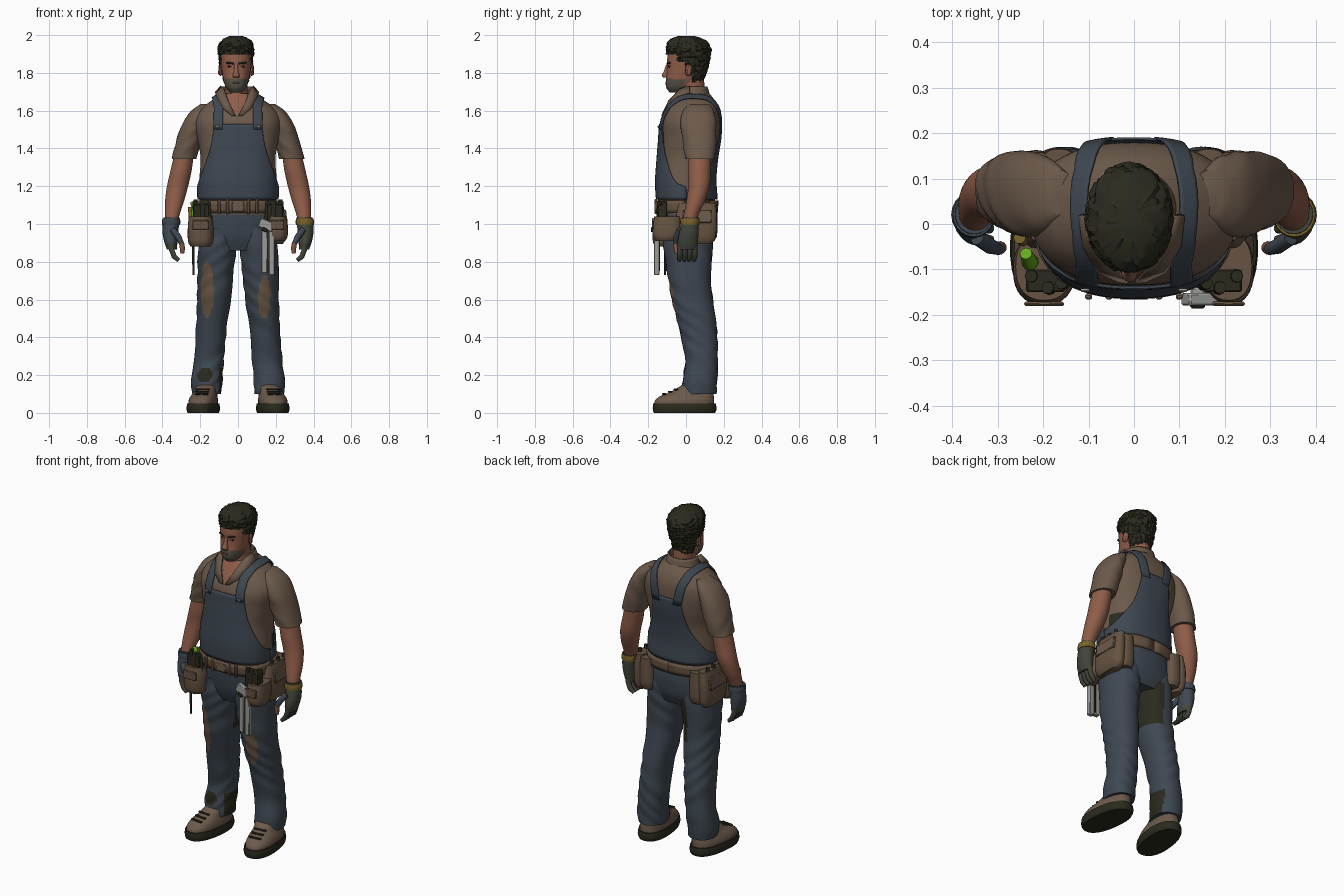
import bpy, bmesh, math, random
from mathutils import Vector, Matrix

random.seed(4)
cube = bpy.data.objects.get("Cube")
if cube:
    bpy.data.objects.remove(cube)

def material(name, hexa):
    col = [((int(hexa[i:i + 2], 16) / 255 + .055) / 1.055) ** 2.4 for i in (0, 2, 4)] + [1]
    m = bpy.data.materials.new(name)
    m.use_nodes = True
    m.diffuse_color = col
    m.node_tree.nodes["Principled BSDF"].inputs["Base Color"].default_value = col
    return m

DENIM, SHIRT = material("denim blue", "3e4751"), material("shirt brown", "6c5a4b")
SKIN, HAIR = material("skin", "8f5d49"), material("dark hair", "2a2a1e")
LEATHER, BEARD = material("leather brown", "675443"), material("grey beard", "575347")
METAL, GREEN = material("steel", "9b9b98"), material("tool green", "64a81c")
MUSTARD, GLOVE = material("mustard", "77622a"), material("olive glove", "41453a")

def finish(name, bm, mats, rule=None, angle=50):
    bmesh.ops.recalc_face_normals(bm, faces=bm.faces)
    for f in bm.faces:
        f.material_index = int(rule(f.calc_center_median())) if rule else 0
    me = bpy.data.meshes.new(name)
    bm.to_mesh(me)
    for m in mats:
        me.materials.append(m)
    ob = bpy.data.objects.new(name, me)
    bpy.context.collection.objects.link(ob)
    bpy.ops.object.select_all(action='DESELECT')
    ob.select_set(True)
    bpy.context.view_layer.objects.active = ob
    bpy.ops.object.shade_smooth_by_angle(angle=math.radians(angle))
    return ob

def sheet(name, mats, rows, closed=False, rule=None, drop=None, angle=50, wrap=None, thick=0):
    """Skin rows of points; closed rows make a capped tube, open rows make cloth."""
    bm = bmesh.new()
    grid = [[bm.verts.new(q) for q in row] for row in rows]
    for a, b in zip(grid, grid[1:]):
        for j in range(len(a) - (not closed)):
            k = (j + 1) % len(a)
            bm.faces.new((a[j], a[k], b[k], b[j]))
    if closed:
        bm.faces.new(grid[0])
        bm.faces.new(grid[-1])
    if drop:
        bmesh.ops.delete(bm, geom=[f for f in bm.faces if drop(f.calc_center_median())], context='FACES')
    ob = finish(name, bm, mats, rule, angle)
    if wrap:
        mod = ob.modifiers.new("wrap", 'SHRINKWRAP')
        mod.target, mod.wrap_mode, mod.offset = wrap, 'ABOVE_SURFACE', .01
    if thick:
        mod = ob.modifiers.new("thickness", 'SOLIDIFY')
        mod.thickness, mod.offset = thick, 0
    return ob

def section(keys, z):
    """Smooth blend of (z, centre x, half width, front y, back y) keys."""
    k = [Vector(q) for q in sorted(keys)]
    i = max(0, min(len(k) - 2, sum(q[0] <= z for q in k) - 1))
    h = k[i + 1][0] - k[i][0]
    def slope(j):
        lo, hi = k[max(j - 1, 0)], k[min(j + 1, len(k) - 1)]
        return (hi - lo) / (hi[0] - lo[0]) * h
    t = (z - k[i][0]) / h
    return (k[i] * (2 * t**3 - 3 * t**2 + 1) + slope(i) * (t**3 - 2 * t**2 + t)
            + k[i + 1] * (3 * t**2 - 2 * t**3) + slope(i + 1) * (t**3 - t**2))

def on_section(keys, a, z, off=0, p=1, side=1):
    _, cx, rx, f, b = section(keys, z)
    s, c = math.sin(a), math.cos(a)
    return Vector((side * (cx + (rx + off) * math.copysign(abs(s) ** p, s)),
                   (f + b) / 2 - ((b - f) / 2 + off) * math.copysign(abs(c) ** p, c), z))

def levels(z0, z1, n):
    return [z0 + (z1 - z0) * i / n for i in range(n + 1)]

def loft(name, keys, mats, n=24, seg=32, p=1, wobble=0, noise=0, side=1, **extra):
    def bump(a, z):
        return wobble * math.sin(z * 48 + 4 * math.sin(a + side + z * 9) + 2 * a) + random.uniform(-noise, noise)
    rows = [[on_section(keys, a, z, bump(a, z), p, side) for a in levels(0, math.tau, seg)[:-1]]
            for z in levels(min(keys)[0], max(keys)[0], n)]
    return sheet(name, mats, rows, closed=True, **extra)

def panel(name, keys, mat, z0, z1, half, turn=0, off=.008, p=1, n=24, thick=.006):
    """Cloth lying on a lofted body, half(z) is its half angle."""
    sheet(name, [mat], [[on_section(keys, turn + a, z, off, p) for a in levels(-half(z), half(z), 32)]
                        for z in levels(z0, z1, n)], thick=thick)

def box(name, mat, loc, size, rot=(0, 0, 0), bevel=.004):
    bm = bmesh.new()
    bmesh.ops.create_cube(bm, size=1, matrix=Matrix.Diagonal((*size, 1)))
    ob = finish(name, bm, [mat])
    ob.location, ob.rotation_euler = loc, rot
    ob.modifiers.new("bevel", 'BEVEL').width = bevel
    return ob

def tube(name, mat, radius, *pts):
    cu = bpy.data.curves.new(name, 'CURVE')
    cu.dimensions, cu.bevel_depth, cu.bevel_resolution, cu.use_fill_caps = '3D', radius, 3, True
    sp = cu.splines.new('POLY')
    sp.points.add(len(pts) - 1)
    for pt, q in zip(sp.points, pts):
        pt.co = (*q, 1)
    sp.points[-1].radius = .75
    cu.materials.append(mat)
    bpy.context.collection.objects.link(bpy.data.objects.new(name, cu))

# Shirt body: skin at the open neck, a dark stain low on the left of the back
TORSO = [(1.05, 0, .2, -.14, .15), (1.15, 0, .205, -.15, .155), (1.23, 0, .205, -.153, .15), (1.35, 0, .198, -.145, .16),
         (1.45, 0, .215, -.137, .176), (1.54, 0, .228, -.13, .18), (1.6, 0, .205, -.105, .175), (1.65, 0, .145, -.075, .155),
         (1.69, -.005, .08, -.05, .125)]
P = .85
def shirt_colour(c):
    neck = c.y < 0 and c.z > 1.565 and abs(c.x + .003) < (c.z - 1.56) * .5
    return 1 if neck else 2 * (c.x > .1 and c.y > .03 and c.z < 1.27)
torso = loft("shirt_body", TORSO, [SHIRT, SKIN, HAIR], n=64, seg=80, p=P, rule=shirt_colour)

# Overalls: front bib, back panel, trousers
def by_width(*widths):
    keys = [(z, w, 0, 0, 0) for z, w in widths]
    return lambda z: math.asin(min(1, section(keys, z)[1] / section(TORSO, z)[2]) ** (1 / P))
panel("front_bib", TORSO, DENIM, 1.13, 1.53, by_width((1.1, .22), (1.18, .21), (1.25, .19), (1.32, .165), (1.4, .14), (1.53, .12)), p=P)
panel("back_bib", TORSO, DENIM, 1.13, 1.52, by_width((1.1, .22), (1.17, .21), (1.25, .165), (1.35, .115), (1.52, .085)), math.pi, p=P)
HIPS = [(.86, 0, .17, -.09, .12), (.92, 0, .205, -.115, .145), (1.0, 0, .208, -.13, .155), (1.08, 0, .2, -.138, .152), (1.16, 0, .205, -.145, .155)]
loft("trouser_hips", HIPS, [DENIM], seg=48, p=P)
LEG = [(.1, .165, .078, -.02, .16), (.17, .165, .082, -.018, .165), (.28, .155, .08, -.005, .168), (.42, .143, .08, -.03, .165),
       (.6, .128, .089, -.075, .142), (.75, .118, .096, -.1, .132), (.88, .111, .1, -.12, .14), (.98, .108, .09, -.12, .14)]

for s, side in ((1, "left_"), (-1, "right_")):
    # Trouser leg with a worn knee, the right one stained dark inside and at the cuff
    cx, cz, high = (.14, .615, .115) if s > 0 else (-.163, .65, .15)
    def leg_colour(c):
        if c.y < .02 and ((c.x - cx) / .034)**2 + ((c.z - cz) / high)**2 < 1:
            return 1
        cuff = ((c.x + .175) / .04)**2 + ((c.z - .2) / .04)**2 < 1 and c.y < .05
        inside = c.x > -.1 and c.y > 0 and (.65 < c.z < .9 or c.z < .24)
        return 2 * (s < 0 and (cuff or inside))
    loft(side + "trouser_leg", LEG, [DENIM, LEATHER, HAIR], n=70, seg=56, p=.92, wobble=.0025, side=s, rule=leg_colour)

    # Boot upper and sole, toes turned out
    parts = [loft(side + "boot", [(.03, .183, .075, -.17, .15), (.065, .183, .075, -.166, .15), (.09, .18, .068, -.135, .148),
                                  (.11, .176, .06, -.085, .145), (.15, .17, .055, -.015, .14)], [SHIRT], p=.85, side=s),
             loft(side + "sole", [(0, .183, .08, -.172, .155), (.02, .183, .086, -.178, .163), (.05, .183, .082, -.175, .158)],
                  [HAIR], n=4, p=.85, side=s)]
    parts += [box(side + "boot_lace", HAIR, (.18 * s, -.115 + i * .03, .1 + i * .012), (.075, .016, .01)) for i in range(3)]
    pivot = Matrix.Translation((.18 * s, 0, 0))
    for ob in parts:
        ob.matrix_world = pivot @ Matrix.Rotation(.12 * s, 4, 'Z') @ pivot.inverted() @ Matrix.Translation(ob.location)

    # Sleeve, arm and gloved hand
    loft(side + "sleeve", [(1.345, .285, .066, -.005, .152), (1.45, .256, .068, -.02, .16), (1.53, .232, .064, -.028, .16),
                           (1.6, .196, .05, -.015, .147), (1.635, .165, .03, .02, .12)], [SHIRT], p=.95, wobble=.002, side=s)
    loft(side + "arm", [(1.4, .28, .05, .015, .135), (1.28, .302, .056, .01, .13), (1.2, .32, .056, .012, .125),
                        (1.12, .336, .05, .002, .1), (1.03, .35, .036, -.015, .06), (.99, .35, .034, -.02, .06)], [SKIN], side=s)
    loft(side + "glove", [(1.035, .352, .042, -.022, .066), (1.0, .355, .043, -.026, .066), (.95, .358, .041, -.036, .066),
                          (.9, .355, .034, -.045, .062), (.865, .35, .026, -.042, .056)],
         [GLOVE, DENIM], n=12, seg=20, side=s, rule=lambda c: s < 0 and c.z > .9)
    loft(side + "glove_cuff", [(.995, .354, .047, -.03, .07), (1.01, .354, .049, -.031, .072), (1.03, .353, .046, -.028, .07)],
         [MUSTARD if s > 0 else DENIM], n=4, seg=20, side=s)
    for y in (-.032, -.006, .02, .046):
        tube(side + "finger", GLOVE, .0145, (.353 * s, y, .9), (.352 * s, y, .865), (.338 * s, y, .828), (.315 * s, y - .004, .808))
    tube(side + "thumb", DENIM, .017, (.345 * s, -.03, .97), (.315 * s, -.05, .93), (.298 * s, -.055, .895))
    tube(side + "thumb_tip", SKIN, .014, (.299 * s, -.055, .9), (.294 * s, -.052, .87), (.295 * s, -.048, .845))

    # Shoulder strap wrapped over the shirt, and collar flap
    path = [Vector(q) for q in ((.107, -.14, 1.5), (.105, -.125, 1.57), (.107, -.1, 1.63), (.122, -.03, 1.68), (.13, .05, 1.69),
                                (.115, .13, 1.67), (.092, .18, 1.6), (.07, .19, 1.49))]
    path = [a.lerp(b, t) for a, b in zip(path, path[1:]) for t in (0, .33, .67)] + path[-1:]
    sheet(side + "strap", [DENIM], [[((q.x + d) * s, q.y, q.z) for d in levels(-.026, .026, 6)] for q in path], wrap=torso, thick=.007)
    box(side + "strap_buckle", METAL, (.108 * s, -.146, 1.515), (.022, .008, .016))
    flap = [(.008, -.127, 1.572, .03, -.124, 1.575), (.045, -.09, 1.65, .075, -.104, 1.612),
            (.07, -.03, 1.715, .107, -.045, 1.675), (.084, .02, 1.73, .114, .02, 1.695)]
    sheet(side + "collar_flap", [SHIRT], [[(r[i] * s - .005, r[i + 1], r[i + 2]) for i in (0, 3)] for r in flap], thick=.01)

    # Pouches at the front, side and rear of the hip, with dark tools
    px, pr, low = (.208, .056, .91) if s > 0 else (-.198, .068, .88)
    loft(side + "front_pouch", [(low, px * s, pr * .75, -.16, -.05), (low + .02, px * s, pr * .96, -.174, -.03), (.98, px * s, pr, -.178, -.02),
                                (1.04, px * s, pr * .92, -.168, -.02)], [LEATHER], n=10, p=.85, side=s)
    box(side + "pouch_flap", LEATHER, (px, -.176, .995), (pr * 1.3, .01, .05))
    box(side + "tool_roll", HAIR, (.195 * s, -.125, 1.06), (.085, .05, .09))
    loft(side + "side_pouch", [(.895, .212, .026, -.03, .135), (.92, .216, .036, -.05, .155), (1.02, .216, .04, -.055, .163),
                               (1.11, .208, .03, -.04, .158)], [LEATHER], n=12, p=.75, side=s)
    loft(side + "rear_pouch", [(.91, .165, .04, .06, .15), (.94, .165, .046, .05, .165), (1.1, .165, .042, .05, .165)], [LEATHER], n=8, p=.75, side=s)
    box(side + "side_pouch_flap", SHIRT, (.25 * s, .06, 1.04), (.016, .15, .07), (0, -.1 * s, 0))
    for y in (0, .06, .115):
        tube(side + "side_tool", HAIR, .014, (.222 * s, y, 1.05), (.225 * s, y, 1.13))
    for x, y in ((.155, -.13), (.185, -.14), (.222, -.115)):
        tube(side + "tool_grip", HAIR, .018, (x * s, y, 1.0), ((x + .005) * s, y, 1.12))

# Belt, buckle and loops
panel("belt", TORSO, LEATHER, 1.06, 1.125, lambda z: math.pi, off=.012, p=P, n=3, thick=.012)
for x, w, h in ((0, .065, .055), (-.1, .016, .08), (-.055, .016, .08), (.055, .016, .08), (.1, .016, .08)):
    box("belt_loop" if x else "belt_buckle", SHIRT, (x, -.16, 1.092), (w, .013, h))

# Hanging steel tool on the left, coloured grips and a rod on the right
for x, top, low in ((.14, 1.0, .74), (.178, .98, .73)):
    box("steel_handle", METAL, (x, -.155, (top + low) / 2), (.032, .03, top - low))
box("steel_handle_gap", HAIR, (.159, -.15, .86), (.012, .026, .22))
box("steel_head", METAL, (.15, -.166, .995), (.08, .028, .05), (0, .4, 0))
box("steel_jaw", HAIR, (.14, -.176, .97), (.03, .02, .02), (0, .4, 0))
tube("green_tool", GREEN, .018, (-.225, -.08, 1.0), (-.23, -.085, 1.07), (-.238, -.065, 1.115))
tube("mustard_tool", MUSTARD, .018, (-.24, -.035, 1.0), (-.252, -.03, 1.09))
tube("hanging_rod", HAIR, .007, (-.238, -.11, .9), (-.236, -.11, .73))

# Neck, collar band and head
loft("neck", [(1.6, -.005, .07, -.06, .1), (1.68, -.008, .06, -.05, .1), (1.78, -.01, .06, -.05, .095)], [SKIN], n=8)
COLLAR = [(1.64, -.005, .11, -.075, .135), (1.69, -.006, .092, -.05, .122), (1.73, -.008, .082, -.045, .11)]
panel("collar_band", COLLAR, SHIRT, 1.64, 1.728, lambda z: 1.9, math.pi, off=0, n=6)
HEAD = [(1.695, -.01, .03, -.085, .0), (1.72, -.01, .052, -.104, .04), (1.76, -.01, .067, -.107, .07), (1.82, -.01, .077, -.1, .1),
        (1.87, -.01, .082, -.1, .115), (1.93, -.01, .078, -.088, .11), (1.97, -.01, .05, -.055, .08)]
loft("head", HEAD, [SKIN, BEARD], n=40, seg=48, p=.92,
     rule=lambda c: c.z < 1.77 - max(0, abs(c.x + .01) - .045) * .25 and c.y < -.01 and c.z > 1.69)
CROWN = [(1.75, -.01, .066, -.06, .088), (1.82, -.01, .084, -.1, .113), (1.88, -.01, .091, -.104, .128), (1.94, -.01, .094, -.104, .13),
         (1.972, -.01, .077, -.09, .104), (1.988, -.01, .052, -.06, .07), (1.996, -.01, .028, -.035, .045)]
loft("hair", CROWN, [HAIR], n=30, seg=56, noise=.006, angle=25,
     drop=lambda c: c.z < 1.9 and c.y < (-.045 if c.z > 1.86 else -.005 if c.z > 1.8 else .03))
loft("nose", [(1.775, -.01, .017, -.12, -.09), (1.785, -.01, .018, -.129, -.09), (1.81, -.01, .012, -.117, -.09),
              (1.845, -.01, .009, -.105, -.09)], [SKIN], n=10, seg=12)
box("mouth", SKIN, (-.01, -.106, 1.748), (.036, .006, .007), bevel=.002)
for s in (-1, 1):
    box("eyebrow", HAIR, (-.01 + .033 * s, -.092, 1.852), (.044, .01, .01), (0, -.1 * s, .3 * s), .003)
    box("eye", HAIR, (-.01 + .032 * s, -.089, 1.834), (.026, .01, .009), (0, 0, .3 * s), .002)
    box("ear", SKIN, (-.01 + .083 * s, .015, 1.815), (.018, .034, .06), (-.15, 0, .3 * s), .008)
